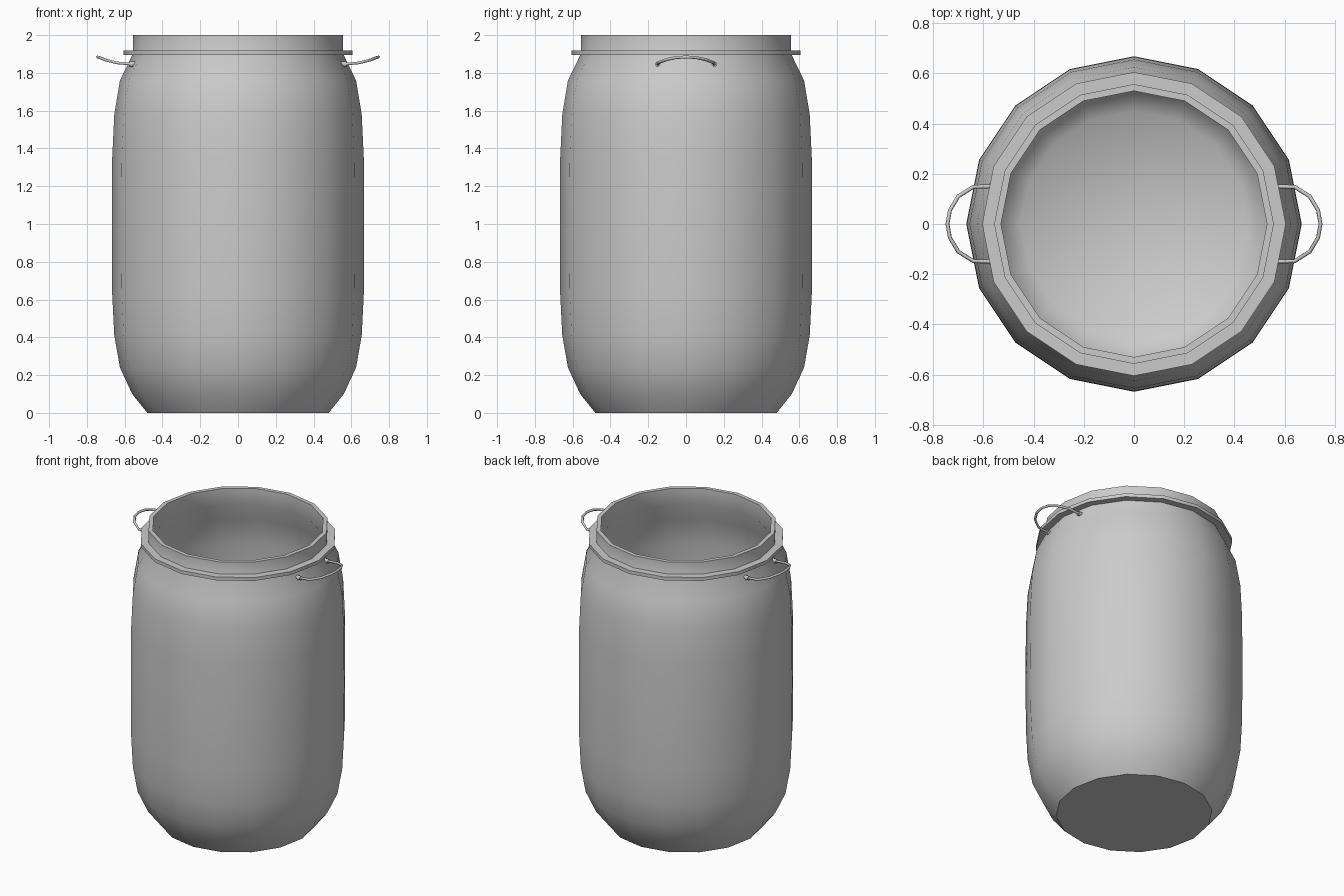
import bpy, bmesh, math

if "Cube" in bpy.data.objects:
    bpy.data.objects.remove(bpy.data.objects["Cube"])

SIDES = 16


def lathe(name, profile, cap_start=False, floor_end=False, closed=False):
    """Spin an (r, z) profile round z; going up the profile gives outward faces."""
    bm = bmesh.new()
    rings = []
    for r, z in profile:
        rings.append([bm.verts.new((r * math.cos(2 * math.pi * j / SIDES),
                                    r * math.sin(2 * math.pi * j / SIDES), z))
                      for j in range(SIDES)])
    pairs = list(zip(rings, rings[1:]))
    if closed:
        pairs.append((rings[-1], rings[0]))
    for a, b in pairs:
        for j in range(SIDES):
            k = (j + 1) % SIDES
            bm.faces.new((a[j], a[k], b[k], b[j]))
    if cap_start:
        bm.faces.new(rings[0][::-1])
    if floor_end:
        centre = bm.verts.new((0, 0, profile[-1][1] - 0.01))
        for j in range(SIDES):
            bm.faces.new((rings[-1][j], rings[-1][(j + 1) % SIDES], centre))
    mesh = bpy.data.meshes.new(name)
    bm.to_mesh(mesh)
    bm.free()
    ob = bpy.data.objects.new(name, mesh)
    bpy.context.collection.objects.link(ob)
    return ob


def smooth(ob, angle):
    bpy.ops.object.select_all(action='DESELECT')
    ob.select_set(True)
    bpy.context.view_layer.objects.active = ob
    bpy.ops.object.shade_smooth_by_angle(angle=math.radians(angle))


# Outer barrel wall, neck and top lip
wall = [(0.48, 0), (0.56, 0.10), (0.625, 0.24), (0.655, 0.41), (0.666, 0.63),
        (0.668, 1.0), (0.666, 1.35), (0.655, 1.58), (0.625, 1.76), (0.557, 1.90)]
body = lathe("barrel_body", wall + [(0.557, 2.0), (0.53, 2.0)], cap_start=True)
smooth(body, 35)

# Inside surface, smooth all the way to the floor
inner = [(0.53, 2.0), (0.53, 1.89)] + [(r - 0.03, z) for r, z in wall[-2:0:-1]] + [(0.45, 0.03)]
liner = lathe("barrel_inside", inner, floor_end=True)
smooth(liner, 180)

# Flange round the neck
flange = lathe("neck_flange", [(0.55, 1.895), (0.605, 1.895), (0.605, 1.918), (0.55, 1.918)],
               closed=True)
smooth(flange, 35)

# Wire carrying handles with small end knobs
half = [(0.55, 0.15, 1.845), (0.64, 0.148, 1.853), (0.70, 0.11, 1.868), (0.733, 0.055, 1.881)]
path = half + [(0.743, 0, 1.884)] + [(x, -y, z) for x, y, z in half[::-1]]
for side, label in ((1, "right"), (-1, "left")):
    cu = bpy.data.curves.new(label + "_handle_curve", 'CURVE')
    cu.dimensions = '3D'
    cu.bevel_depth = 0.008
    cu.bevel_resolution = 1
    cu.use_fill_caps = True
    sp = cu.splines.new('POLY')
    sp.points.add(len(path) - 1)
    for p, (x, y, z) in zip(sp.points, path):
        p.co = (side * x, y, z, 1)
    bpy.context.collection.objects.link(bpy.data.objects.new(label + "_handle", cu))
    for y in (-0.15, 0.15):
        bpy.ops.mesh.primitive_cylinder_add(vertices=8, radius=0.014, depth=0.03,
                                            location=(side * 0.56, y, 1.846),
                                            rotation=(0, math.pi / 2, 0))
        knob = bpy.context.object
        knob.name = label + "_handle_knob"
        smooth(knob, 50)
